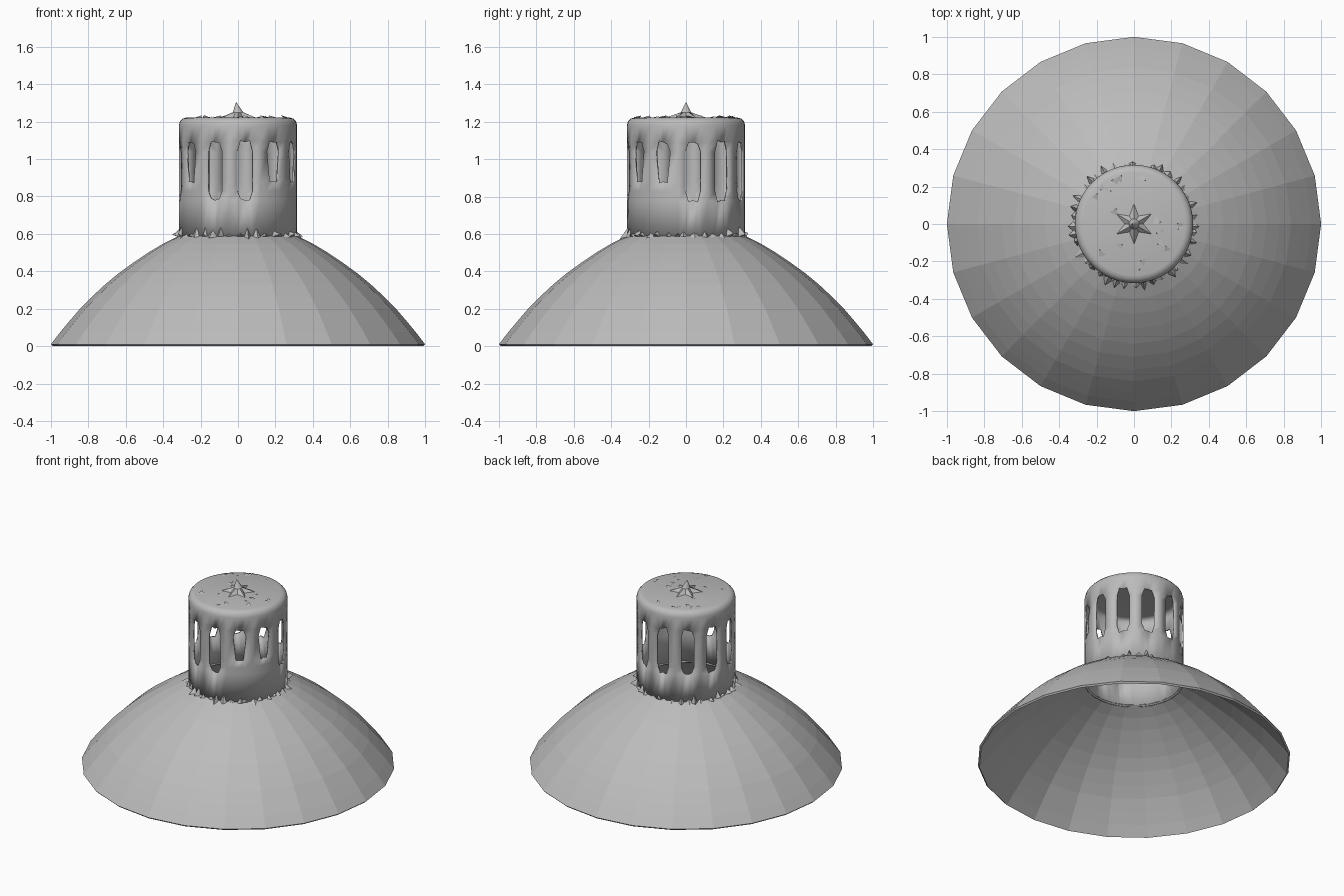
import bpy, bmesh, random
from math import sin, cos, pi, radians

random.seed(4)
cube = bpy.data.objects.get("Cube")
if cube:
    bpy.data.objects.remove(cube)

GREY = (0.5, 0.5, 0.5, 1)
metal = bpy.data.materials.new("grey metal")
metal.use_nodes = True
metal.diffuse_color = GREY
metal.node_tree.nodes["Principled BSDF"].inputs["Base Color"].default_value = GREY


def polar(r, a, z):
    return (r * cos(a), r * sin(a), z)


def finish(bm, name, smooth=None):
    mesh = bpy.data.meshes.new(name)
    bm.to_mesh(mesh)
    bm.free()
    mesh.materials.append(metal)
    ob = bpy.data.objects.new(name, mesh)
    bpy.context.collection.objects.link(ob)
    if smooth:
        bpy.ops.object.select_all(action="DESELECT")
        ob.select_set(True)
        bpy.context.view_layer.objects.active = ob
        bpy.ops.object.shade_smooth_by_angle(angle=radians(smooth))
    return ob


def lathe(bm, profile, sides, start=0.0, closed=False):
    """Revolve (radius, height) points; returns the rings of vertices."""
    rings = [[bm.verts.new(polar(r, start + 2 * pi * i / sides, z))
              for i in range(sides)] for r, z in profile]
    pairs = list(zip(rings, rings[1:]))
    if closed:
        pairs.append((rings[-1], rings[0]))
    for a, b in pairs:
        for i in range(sides):
            j = (i + 1) % sides
            bm.faces.new((a[i], a[j], b[j], b[i]))
    return rings


# Faceted flared shade, a thin shell with an open bottom and a neck hole
outer = [(1.0, 0.01), (0.95, 0.075), (0.9, 0.135), (0.84, 0.205), (0.78, 0.265),
         (0.71, 0.33), (0.64, 0.388), (0.56, 0.446), (0.48, 0.5), (0.4, 0.548), (0.312, 0.592)]
inner = [(r - 0.01, z - 0.01) for r, z in reversed(outer)]
bm = bmesh.new()
lathe(bm, outer + inner, 24, closed=True)
bmesh.ops.recalc_face_normals(bm, faces=bm.faces[:])
finish(bm, "shade")

# Neck with a rounded, closed top and twelve vent slots
SIDES, R = 48, 0.316
SLOT_Z = [0.78, 0.83, 0.88, 1.04, 1.09]
profile = [(R, 0.575)] + [(R, z) for z in SLOT_Z] + [(R, 1.18)]
profile += [(R - 0.04 * (1 - cos(t)), 1.18 + 0.042 * sin(t)) for t in (pi / 6, pi / 3, pi / 2)]
bm = bmesh.new()
start = radians(-0.5)
rings = lathe(bm, profile, SIDES, start)
bm.faces.new(rings[-1])
short_slots = (7, 10, 11)
holes = []
for k in range(12):
    c = 4 * k + 1
    low = 3 if k in short_slots else 1
    for row in range(low, 5):
        for i in (c - 1, c):
            quad = {rings[row][i], rings[row][i + 1], rings[row + 1][i], rings[row + 1][i + 1]}
            holes += [f for f in rings[row][i].link_faces if set(f.verts) == quad]
    # narrow the slot ends
    for row in (low, 5):
        for i, turn in ((c - 1, 1), (c + 1, -1)):
            a = start + 2 * pi * (i + 0.4 * turn) / SIDES
            rings[row][i].co = polar(R, a, profile[row][1] + random.uniform(-0.012, 0.012))
bmesh.ops.delete(bm, geom=holes, context="FACES")
neck = finish(bm, "vented_neck", 35)
shell = neck.modifiers.new("wall", "SOLIDIFY")
shell.thickness = 0.01
shell.offset = -1

# Jagged collar of small burrs where the neck meets the shade
bm = bmesh.new()
BURRS = 40
for i in range(BURRS):
    a = 2 * pi * (i + random.uniform(-0.3, 0.3)) / BURRS
    half = random.uniform(0.05, 0.09)
    left = bm.verts.new(polar(0.322, a - half, 0.585))
    right = bm.verts.new(polar(0.322, a + half, 0.585))
    top = bm.verts.new(polar(0.312, a, random.uniform(0.6, 0.645)))
    tip = bm.verts.new(polar(random.uniform(0.33, 0.365), a, random.uniform(0.57, 0.605)))
    for tri in ((left, tip, top), (tip, right, top), (left, right, tip), (right, left, top)):
        bm.faces.new(tri)
finish(bm, "collar_burrs")

# Star-shaped spiked finial on the top
bm = bmesh.new()
points = 12
base = [bm.verts.new(polar(0.11 if i % 2 else 0.05, 2 * pi * i / points, 1.221)) for i in range(points)]
waist = [bm.verts.new(polar(0.028, 2 * pi * i / points, 1.25)) for i in range(points)]
peak = bm.verts.new((-0.01, 0, 1.305))
for i in range(points):
    j = (i + 1) % points
    bm.faces.new((base[i], base[j], waist[j], waist[i]))
    bm.faces.new((waist[i], waist[j], peak))
finish(bm, "finial")

# Small raised flakes scattered over the top
bm = bmesh.new()
for i in range(18):
    a, r = random.uniform(0, 2 * pi), random.uniform(0.12, 0.26)
    x, y, _ = polar(r, a, 0)
    spin = random.uniform(0, 2 * pi)
    corners = []
    for k in range(3):
        px, py, _ = polar(random.uniform(0.015, 0.03), spin + 2 * pi * k / 3, 0)
        corners.append(bm.verts.new((x + px, y + py, 1.223 + 0.01 * (k == 0))))
    bm.faces.new(corners)
finish(bm, "top_flakes")
